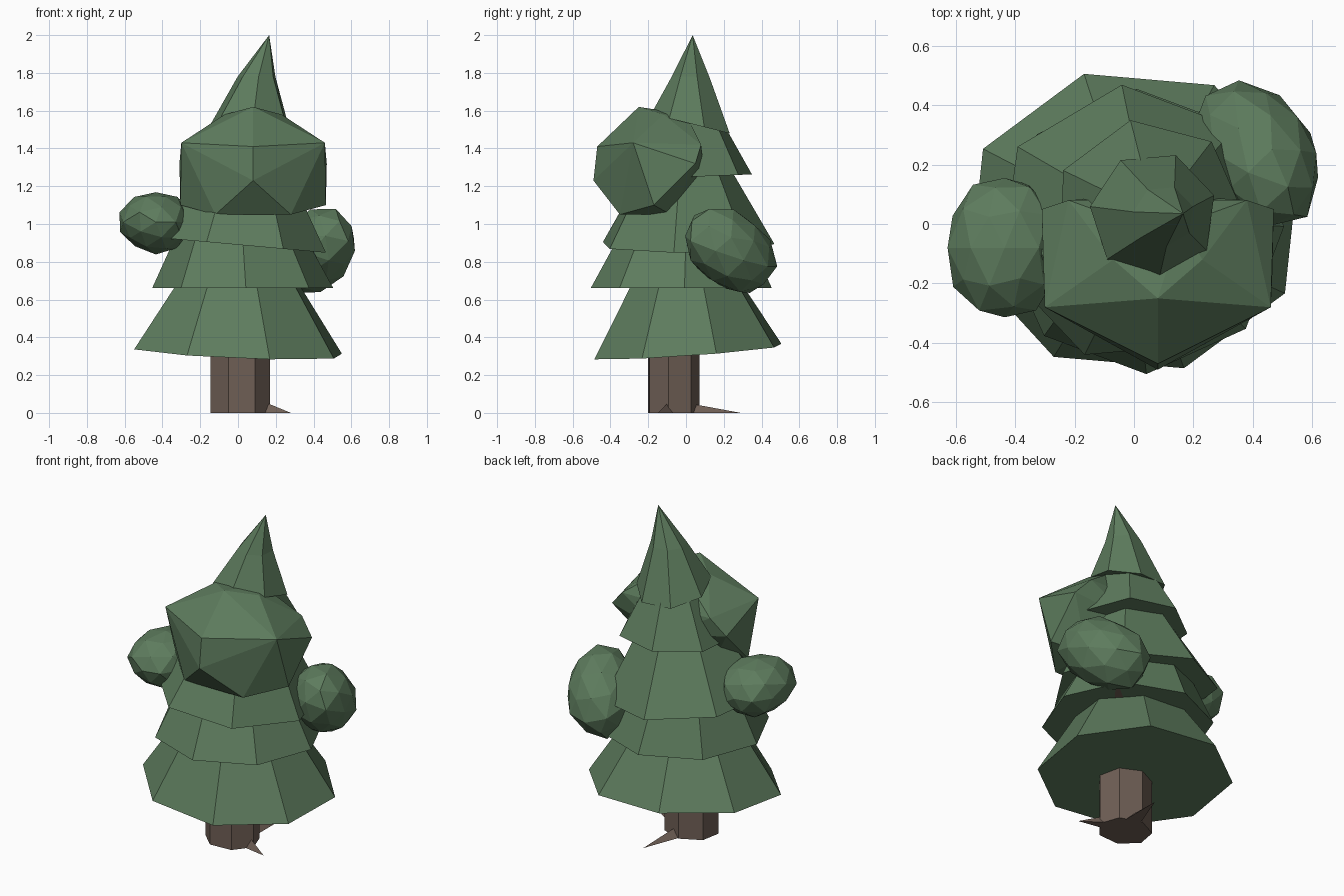
import bpy
import bmesh
import math
import random
from mathutils import Vector

random.seed(4)
if "Cube" in bpy.data.objects:
    bpy.data.objects.remove(bpy.data.objects["Cube"], do_unlink=True)


def material(name, colour):
    mat = bpy.data.materials.new(name)
    mat.use_nodes = True
    mat.diffuse_color = (*colour, 1)
    mat.node_tree.nodes["Principled BSDF"].inputs["Base Color"].default_value = (*colour, 1)
    return mat


GREEN = material("pine_green", (0.11, 0.2, 0.11))
BROWN = material("bark_brown", (0.16, 0.115, 0.092))


def finish(name, bm, mat):
    bmesh.ops.recalc_face_normals(bm, faces=bm.faces)
    mesh = bpy.data.meshes.new(name)
    bm.to_mesh(mesh)
    bm.free()
    mesh.materials.append(mat)
    obj = bpy.data.objects.new(name, mesh)
    bpy.context.scene.collection.objects.link(obj)
    return obj


def loft(name, rings, sides, phase, mat, slope=(0, 0), depth=1):
    """Stack polygon rings (x, y, z, radius); the first ring follows a sloping plane."""
    bm = bmesh.new()
    loops = []
    for i, (cx, cy, z, r) in enumerate(rings):
        loop = []
        for k in range(sides if r else 1):
            a = math.radians(phase) + math.tau * k / sides
            dx, dy = r * math.cos(a), r * math.sin(a) * depth
            lift = dx * slope[0] + dy * slope[1] if i == 0 else 0
            loop.append(bm.verts.new((cx + dx, cy + dy, z + lift)))
        loops.append(loop)
    for low, high in zip(loops, loops[1:]):
        for k in range(sides):
            n = (k + 1) % sides
            if len(high) == 1:
                bm.faces.new((low[k], low[n], high[0]))
            else:
                bm.faces.new((low[k], low[n], high[n], high[k]))
    for loop in (loops[0], loops[-1]):
        if len(loop) > 1:
            bm.faces.new(loop)
    return finish(name, bm, mat)


def clump(name, centre, radii, axis):
    """Faceted, slightly uneven ball of foliage, its local z turned along an axis."""
    bm = bmesh.new()
    bmesh.ops.create_icosphere(bm, subdivisions=2, radius=1)
    turn = Vector(axis).to_track_quat('Z', 'Y')
    for v in bm.verts:
        p = v.co * random.uniform(0.95, 1.05)
        v.co = Vector(centre) + turn @ Vector(a * b for a, b in zip(p, radii))
    return finish(name, bm, GREEN)


def spike(name, base, tip, width, height):
    """Tapering wedge from a triangular base to a point."""
    base, tip = Vector(base), Vector(tip)
    side = (tip - base).cross(Vector((0, 0, 1))).normalized() * width
    bm = bmesh.new()
    pts = (base - side, base + side, base + Vector((0, 0, height)), tip)
    a, b, c, d = [bm.verts.new(p) for p in pts]
    for f in ((a, b, c), (a, b, d), (b, c, d), (c, a, d)):
        bm.faces.new(f)
    return finish(name, bm, BROWN)


# Trunk, roots and a branch stub
loft("trunk", [(0.01, -0.07, 0, 0.162), (0.01, -0.07, 0.4, 0.162)], 7, -9, BROWN, depth=0.88)
spike("side_root", (0.11, -0.08, 0), (0.28, -0.15, 0), 0.04, 0.07)
spike("back_root", (0.04, 0.02, 0), (0.09, 0.29, 0), 0.05, 0.05)
spike("branch_stub", (0.22, 0.14, 0.66), (0.4, 0.32, 0.66), 0.03, 0.03)

# Foliage tiers, bottom to top
loft("tier_bottom", [(0, 0.01, 0.325, 0.575), (0, 0, 0.74, 0.3)], 8, 17, GREEN,
     (-0.04, 0.07), 0.9)
loft("tier_lower", [(0.025, -0.025, 0.66, 0.48), (0.01, -0.01, 0.98, 0.32)], 8, 2, GREEN)
loft("tier_middle", [(0, 0, 0.89, 0.47), (0.03, 0, 1.32, 0.22)], 7, 95, GREEN, (-0.09, 0))
loft("tier_upper", [(0.05, 0.03, 1.25, 0.325), (0.06, 0.03, 1.55, 0.16)], 7, 101, GREEN, (0, 0.04))
loft("tree_tip", [(0.065, 0.03, 1.53, 0.215), (0.1, 0.027, 1.78, 0.103), (0.165, 0.035, 2, 0)],
     7, 18, GREEN, (0, -0.25))

# Side foliage clumps
clump("right_clump", (-0.435, -0.08, 1.01), (0.195, 0.165, 0.24), (0, 1, 0))
clump("left_clump", (0.41, 0.23, 0.86), (0.2, 0.2, 0.28), (-0.45, 0.7, -0.55))

# Large angular front clump, mirrored across its own centre
outline = [(0, -0.25, 1.62), (0, -0.47, 1.41), (0, -0.49, 1.23), (0.38, -0.28, 1.43),
           (0.385, -0.17, 1.1), (0.39, 0.05, 1.32), (0.2, -0.35, 1.05), (0.2, -0.08, 1.05),
           (0.3, 0.08, 1.42), (0.15, -0.12, 1.58), (0.08, 0, 1.58), (0, 0.1, 1.25)]
bm = bmesh.new()
for x, y, z in outline:
    for s in ((1, -1) if x else (1,)):
        bm.verts.new((0.08 + s * x, y, z))
bmesh.ops.convex_hull(bm, input=bm.verts)
bmesh.ops.delete(bm, geom=[v for v in bm.verts if not v.link_faces], context='VERTS')
finish("front_clump", bm, GREEN)
